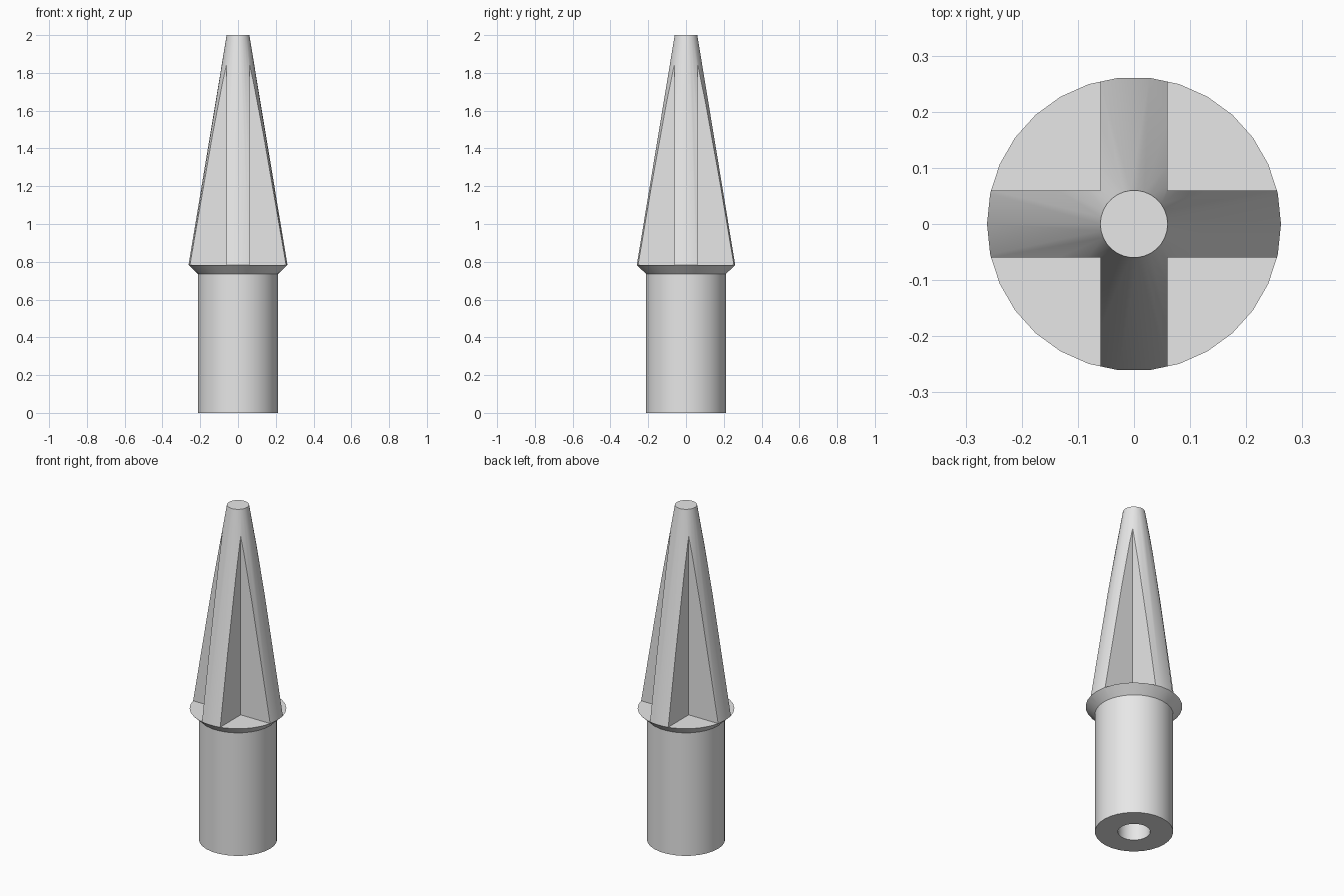
import bpy
import bmesh
import math
from mathutils import Matrix, Vector

SIDES = 30
COLLAR_Z = 0.783
RIB_HALF = 0.06

default = bpy.data.objects.get("Cube")
if default:
    bpy.data.objects.remove(default, do_unlink=True)

# Plain grey material
grey = bpy.data.materials.new("light grey")
grey.use_nodes = True
colour = (0.8, 0.8, 0.8, 1)
grey.diffuse_color = colour
grey.node_tree.nodes["Principled BSDF"].inputs["Base Color"].default_value = colour


def make_object(name, bm):
    bmesh.ops.recalc_face_normals(bm, faces=bm.faces)
    mesh = bpy.data.meshes.new(name)
    bm.to_mesh(mesh)
    bm.free()
    mesh.materials.append(grey)
    obj = bpy.data.objects.new(name, mesh)
    bpy.context.collection.objects.link(obj)
    return obj


def lathe(name, profile):
    bm = bmesh.new()
    verts = [bm.verts.new((r, 0, z)) for r, z in profile]
    edges = [bm.edges.new(pair) for pair in zip(verts, verts[1:])]
    bmesh.ops.spin(bm, geom=verts + edges, cent=(0, 0, 0), axis=(0, 0, 1),
                   angle=math.tau, steps=SIDES)
    bmesh.ops.remove_doubles(bm, verts=bm.verts, dist=0.0001)
    bmesh.ops.dissolve_limit(bm, angle_limit=0.01, verts=bm.verts, edges=bm.edges)
    return make_object(name, bm)


# Hollow shank, flared collar and tapered tip in one turned body
bore_r, bore_top, shank_r = 0.088, 0.6, 0.212
tip = lathe("fluted_tip", [
    (0, bore_top), (bore_r, bore_top), (bore_r, 0),
    (shank_r, 0), (shank_r, 0.735), (0.262, COLLAR_Z),
    (0.06, 2), (0, 2),
])

# Four corner blocks cut the flutes, leaving a cross of ribs
bm = bmesh.new()
size = Vector((0.5, 0.5, 1.5))
for sx in (-1, 1):
    for sy in (-1, 1):
        centre = Vector((sx * (RIB_HALF + size.x / 2),
                         sy * (RIB_HALF + size.y / 2),
                         COLLAR_Z + size.z / 2))
        bmesh.ops.create_cube(
            bm, size=1, matrix=Matrix.Translation(centre) @ Matrix.Diagonal(size).to_4x4())
cutter = make_object("flute_cutter", bm)
cutter.hide_render = True

cut = tip.modifiers.new("flutes", "BOOLEAN")
cut.operation = "DIFFERENCE"
cut.solver = "EXACT"
cut.object = cutter

bpy.ops.object.select_all(action="DESELECT")
tip.select_set(True)
bpy.context.view_layer.objects.active = tip
bpy.ops.object.modifier_apply(modifier=cut.name)
bpy.data.objects.remove(cutter, do_unlink=True)

# Smooth round walls with crisp rims and ribs
bpy.ops.object.shade_smooth_by_angle(angle=math.radians(30))
